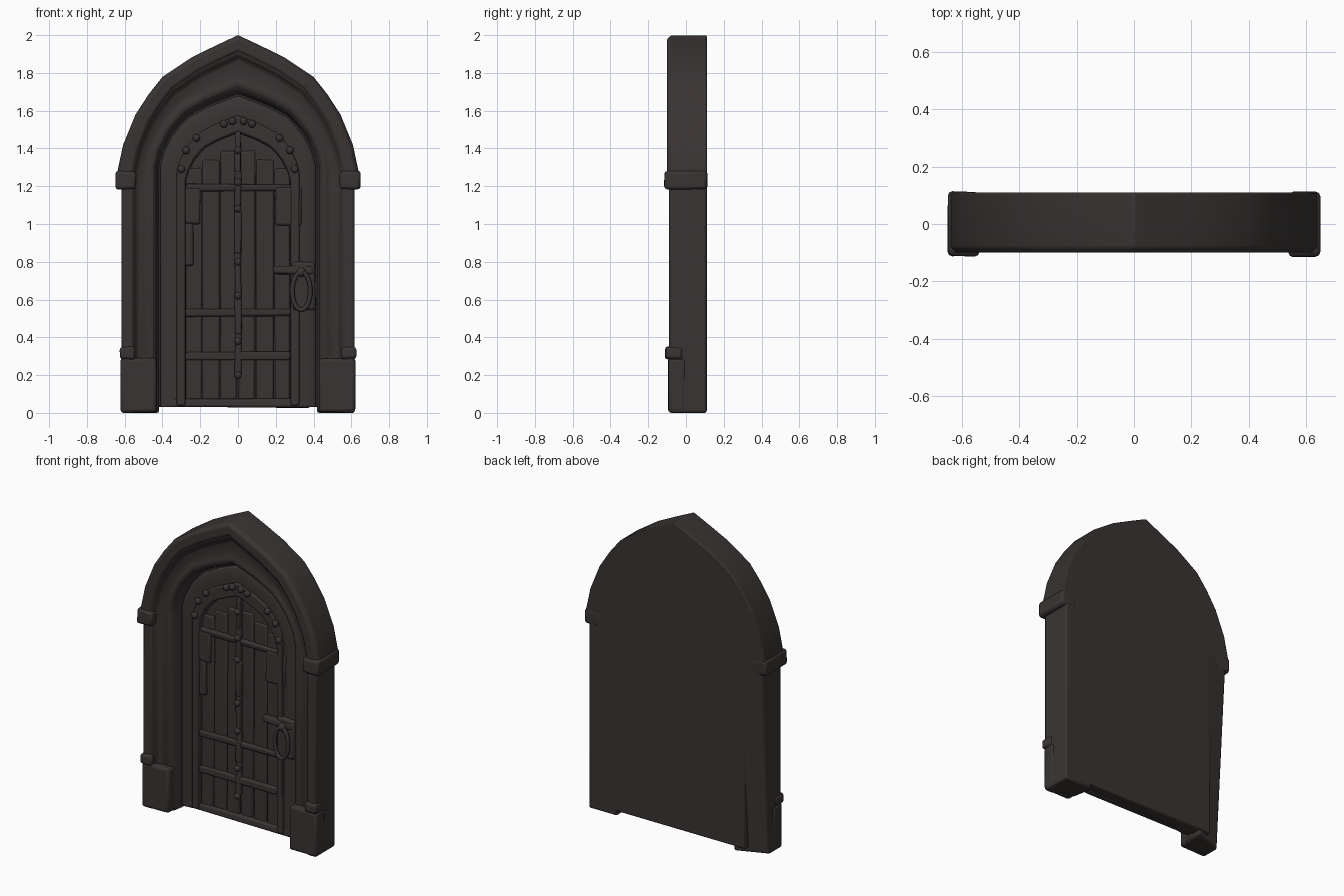
import bpy, bmesh, math, random
from mathutils import Vector

random.seed(4)
cube = bpy.data.objects.get("Cube")
if cube:
    bpy.data.objects.remove(cube)

mat = bpy.data.materials.new("dark_brown")
COLOR = (0.042, 0.034, 0.034, 1)
mat.diffuse_color = COLOR
mat.use_nodes = True
bsdf = mat.node_tree.nodes["Principled BSDF"]
bsdf.inputs["Base Color"].default_value = COLOR
bsdf.inputs["Roughness"].default_value = 0.8

# Half of a pointed arch, from springing line to apex, in unit size
UNIT = [(1, 0), (1, .1), (.953, .275), (.85, .475), (.74, .61), (.625, .725),
        (.39, .85), (.2, .925), (0, 1)]


def finish(name, bm, bevel=0.0, segments=2):
    bmesh.ops.recalc_face_normals(bm, faces=bm.faces)
    me = bpy.data.meshes.new(name)
    bm.to_mesh(me)
    bm.free()
    me.materials.append(mat)
    ob = bpy.data.objects.new(name, me)
    bpy.context.collection.objects.link(ob)
    if bevel:
        m = ob.modifiers.new("soft_edges", "BEVEL")
        m.width, m.segments = bevel, segments
        m.limit_method, m.angle_limit = "ANGLE", math.radians(35)
    bpy.ops.object.select_all(action="DESELECT")
    ob.select_set(True)
    bpy.context.view_layer.objects.active = ob
    bpy.ops.object.shade_smooth_by_angle(angle=math.radians(45))
    return ob


def arch(w, spring, apex, y, z0):
    half = [(w, z0)] + [(w * u, spring + (apex - spring) * v) for u, v in UNIT]
    return [Vector((-x, y, z)) for x, z in half] + \
           [Vector((x, y, z)) for x, z in reversed(half[:-1])]


def arch_loft(name, rings, z0, bevel, adjust=None):
    """Closed cross-section swept along a pointed arch; one ring per corner."""
    bm = bmesh.new()
    grid = [[bm.verts.new(p) for p in arch(*r, z0)] for r in rings]
    for a, b in zip(grid, grid[1:] + grid[:1]):
        for i in range(len(a) - 1):
            bm.faces.new((a[i], a[i + 1], b[i + 1], b[i]))
    for end in (0, -1):
        bm.faces.new([g[end] for g in grid])
    if adjust:
        for v in bm.verts:
            adjust(v)
    return finish(name, bm, bevel)


def arch_plate(name, w, spring, apex, front, back, z0, bevel=0.01):
    bm = bmesh.new()
    a, b = [[bm.verts.new(p) for p in arch(w, spring, apex, y, z0)] for y in (front, back)]
    bm.faces.new(a)
    bm.faces.new(b)
    for i in range(len(a)):
        j = (i + 1) % len(a)
        bm.faces.new((a[i], a[j], b[j], b[i]))
    return finish(name, bm, bevel)


def box(name, x, y, z, bevel=0.012, wobble=0.0):
    bm = bmesh.new()
    bmesh.ops.create_cube(bm, size=1)
    for v in bm.verts:
        v.co = Vector([(r[0] + r[1]) / 2 + c * (r[1] - r[0]) + random.uniform(-wobble, wobble)
                       for c, r in zip(v.co, (x, y, z))])
    return finish(name, bm, bevel)


def stud(name, x, y, z, r):
    bm = bmesh.new()
    bmesh.ops.create_uvsphere(bm, u_segments=10, v_segments=6, radius=r)
    for v in bm.verts:
        v.co += Vector((x, y, z))
    return finish(name, bm)


# Stone frame; one rear foot corner is worn back
def worn_foot(v):
    if v.co.x < -.6 and v.co.z < .1 and v.co.y > .1:
        v.co.y = .03


arch_loft("stone_frame", [
    (.618, 1.2, 1.97, .11), (.618, 1.2, 1.97, -.09), (.555, 1.2, 1.9, -.09),
    (.54, 1.2, 1.88, -.06), (.49, 1.24, 1.8, -.045), (.455, 1.26, 1.74, -.06),
    (.43, 1.27, 1.705, -.035), (.418, 1.27, 1.69, .03), (.418, 1.27, 1.69, .11)],
    0, .012, worn_foot)

# Hood moulding over the arch
arch_loft("hood_moulding", [
    (.638, 1.2, 2.0, .11), (.638, 1.2, 2.0, -.08), (.62, 1.2, 1.98, -.1),
    (.565, 1.2, 1.925, -.1), (.545, 1.2, 1.905, -.08), (.54, 1.2, 1.9, .11)], 1.2, .006)

# Hood ends, column bands and foot blocks
for side, label in ((1, "left"), (-1, "right")):
    def span(a, b):
        return sorted((side * a, side * b))
    box(label + "_hood_end", span(.54, .648), (-.113, .112), (1.185, 1.28), .016, .003)
    box(label + "_column_band", span(.545, .624), (-.108, -.02), (.285, .35), .014, .004)
    box(label + "_foot", span(.43, .622), (-.095, 0), (.005, .29), .016, .003)

# Door: backing, border, raised arch band and planks
arch_plate("door_backing", .5, 1.25, 1.85, .035, .11, .03)
arch_loft("door_border", [
    (.41, 1.27, 1.68, .05), (.41, 1.27, 1.68, .012), (.385, 1.27, 1.64, 0),
    (.31, 1.24, 1.56, .008), (.305, 1.24, 1.55, .05)], .03, .006)
arch_loft("door_band", [
    (.325, 1.24, 1.575, .05), (.325, 1.24, 1.575, -.008), (.28, 1.2, 1.49, -.008),
    (.272, 1.2, 1.48, .05)], .04, .008)
edges = [-.28, -.19, -.095, 0, .095, .19, .28]
for i, (a, b) in enumerate(zip(edges, edges[1:])):
    top = 1.27 + .14 * (1 - abs(a + b) / .56)
    depth = random.uniform(.018, .026)
    box(f"plank_{i + 1}", (a + .003, b - .003), (depth, .06), (.05, top), .01, .004)

# Iron straps
for z in (1.19, .53, .3):
    box("cross_strap", (-.28, .28), (.002, .04), (z - .02, z + .02), .01, .006)
box("bottom_rail", (-.38, .38), (.0, .05), (.03, .075), .012, .006)
for i in range(6):
    z = .2 + i * .215
    box("centre_strap", (-.016, .016), (-.004, .04), (z, z + .22), .008, .005)
for z in (.2, .38, .62, .8, 1.08, 1.22, 1.39):
    stud("centre_rivet", 0, -.004, z, .02)

# Studs following the arch band
for x, z in ((.03, 1.545), (.075, 1.53), (.22, 1.455), (.275, 1.39), (.3, 1.29)):
    for s in (-1, 1):
        stud("arch_stud", s * x, -.012, z, .021)

# Hinge plates and lock
box("right_hinge_plate", (-.29, -.2), (-.004, .04), (1.0, 1.19), .012, .006)
box("right_hinge_tail", (-.285, -.235), (.002, .04), (.78, 1.01), .012, .006)
box("left_hinge_plate", (.2, .34), (-.004, .04), (.99, 1.2), .012, .006)
box("lock_plate", (.29, .41), (-.018, .04), (.54, .8), .014, .006)
box("latch_bar", (.19, .4), (-.026, .02), (.735, .775), .012, .005)

# Door pull: elongated loop
curve = bpy.data.curves.new("pull_path", "CURVE")
curve.dimensions = "3D"
curve.bevel_depth, curve.bevel_resolution = .012, 2
spline = curve.splines.new("POLY")
N = 20
spline.points.add(N - 1)
spline.use_cyclic_u = True
for i, p in enumerate(spline.points):
    t = math.tau * i / N
    p.co = (.335 + .048 * math.cos(t), -.035, .645 + .1 * math.sin(t), 1)
curve.materials.append(mat)
pull = bpy.data.objects.new("door_pull", curve)
bpy.context.collection.objects.link(pull)
stud("pull_mount", .335, -.025, .745, .026)
